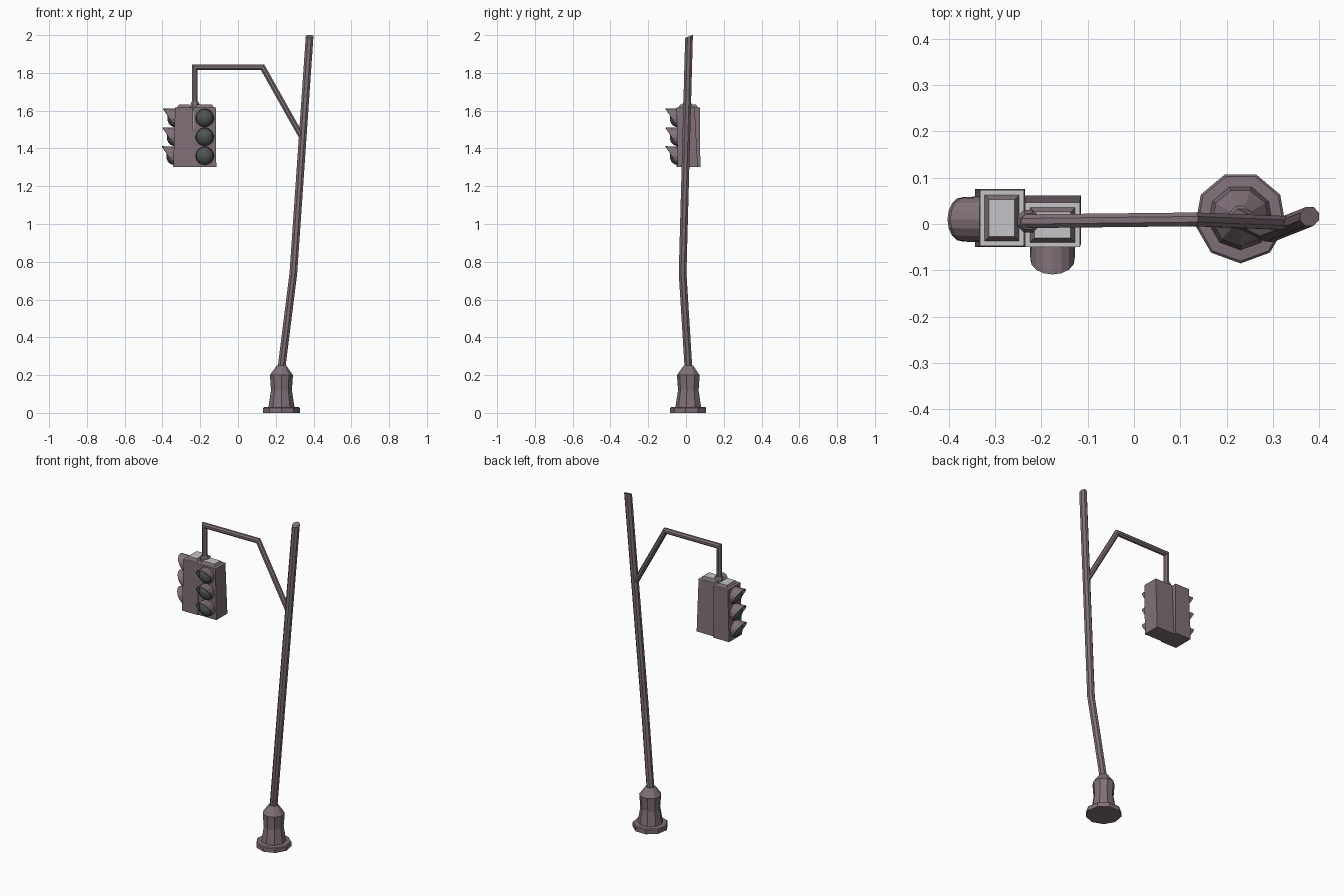
import bpy, bmesh, math
from mathutils import Vector, Matrix

if "Cube" in bpy.data.objects:
    bpy.data.objects.remove(bpy.data.objects["Cube"])


def material(name, rgb):
    m = bpy.data.materials.new(name)
    m.diffuse_color = (*rgb, 1)
    m.use_nodes = True
    m.node_tree.nodes["Principled BSDF"].inputs["Base Color"].default_value = m.diffuse_color
    return m


METAL = material("mauve_metal", (0.215, 0.162, 0.185))
PALE = material("pale_grey_top", (0.56, 0.56, 0.57))
LENS = material("dark_lens", (0.075, 0.09, 0.085))


def finish(bm, name, mats, smooth=False):
    bmesh.ops.recalc_face_normals(bm, faces=bm.faces)
    for f in bm.faces:
        f.smooth = smooth
    me = bpy.data.meshes.new(name)
    bm.to_mesh(me)
    bm.free()
    for m in mats:
        me.materials.append(m)
    ob = bpy.data.objects.new(name, me)
    bpy.context.collection.objects.link(ob)
    return ob


def skin(bm, rings, caps=True):
    n = len(rings[0])
    vs = [[bm.verts.new(p) for p in r] for r in rings]
    for a, b in zip(vs, vs[1:]):
        for i in range(n):
            j = (i + 1) % n
            bm.faces.new((a[i], a[j], b[j], b[i]))
    if caps:
        bm.faces.new(vs[0][::-1])
        bm.faces.new(vs[-1])


def tube(name, path, r, sides=8, end_normal=None):
    """Sweep a polygon along a path with mitred corners."""
    pts = [Vector(p) for p in path]
    dirs = [(b - a).normalized() for a, b in zip(pts, pts[1:])]
    u = dirs[0].cross(Vector((0, 1, 0))).normalized()
    w = dirs[0].cross(u)
    ang = [math.tau * (i + 0.5) / sides for i in range(sides)]
    rings = [[pts[0] + r * (u * math.cos(a) + w * math.sin(a)) for a in ang]]
    for k, d in enumerate(dirs):
        if k + 1 < len(dirs):
            n = d + dirs[k + 1]
        else:
            n = Vector(end_normal) if end_normal else d
        rings.append([p + d * ((pts[k + 1] - p).dot(n) / d.dot(n)) for p in rings[-1]])
    bm = bmesh.new()
    skin(bm, rings)
    return finish(bm, name, [METAL])


def lathe(name, cx, cy, profile, sides, start):
    bm = bmesh.new()
    ang = [start + math.tau * i / sides for i in range(sides)]
    skin(bm, [[(cx + r * math.cos(a), cy + r * math.sin(a), z) for a in ang]
              for r, z in profile])
    return finish(bm, name, [METAL])


# Nine-sided base, bent pole, arm and hanger collar
lathe("base", 0.23, 0.014,
      [(0.099, 0), (0.099, 0.025), (0.094, 0.03), (0.07, 0.032), (0.056, 0.12),
       (0.062, 0.2), (0.026, 0.25)], 9, -math.pi / 2)
tube("pole", [(0.228, 0.014, 0.22), (0.293, -0.018, 0.74), (0.379, 0.016, 1.993)],
     0.022, end_normal=(0, -0.4, 1))
tube("arm", [(0.335, 0.002, 1.465), (0.13, 0.01, 1.83), (-0.228, 0.006, 1.83),
             (-0.228, 0.006, 1.6)], 0.016)
lathe("hanger_collar", -0.228, 0.006, [(0.026, 1.6), (0.026, 1.635), (0.018, 1.65)],
      8, math.pi / 8)


def rect(x0, x1, y0, y1, z, inset=0):
    x0, x1, y0, y1 = x0 + inset, x1 - inset, y0 + inset, y1 - inset
    return [(x0, y0, z), (x1, y0, z), (x1, y1, z), (x0, y1, z)]


def housing(name, bottom, top):
    """Signal box with a stepped cap; upward faces are pale."""
    bm = bmesh.new()
    skin(bm, [rect(*bottom, 1.302), rect(*top, 1.617), rect(*top, 1.617, 0.01),
              rect(*top, 1.632, 0.02)])
    ob = finish(bm, name, [METAL, PALE])
    for p in ob.data.polygons:
        if p.normal.z > 0.95:
            p.material_index = 1


housing("side_signal_box", (-0.343, -0.235, -0.05, 0.076), (-0.333, -0.238, -0.047, 0.073))
housing("front_signal_box", (-0.235, -0.115, -0.044, 0.062), (-0.235, -0.117, -0.05, 0.046))


def lamp(name, pos, turn):
    """Round lens plus slanted half-tube visor, facing -y before the turn."""
    place = Matrix.Translation(pos) @ Matrix.Rotation(turn, 4, 'Z')
    bm = bmesh.new()
    bmesh.ops.create_uvsphere(bm, u_segments=16, v_segments=10, radius=0.047,
                              matrix=place @ Matrix.Diagonal((1, 0.85, 1, 1)))
    finish(bm, name + "_lens", [LENS], True)

    bm = bmesh.new()
    sections = []
    for i in range(13):
        a = math.radians(-50 + 280 * i / 12)
        s = (1 + math.sin(a)) / 2
        c = Vector((math.cos(a), 0, math.sin(a)))
        y = Vector((0, -0.063 * s, 0))
        lift = Vector((0, 0, 0.004 * s))
        back = Vector((0, 0.012, 0))
        sections.append([place @ p for p in (c * 0.05 + back, c * 0.048 + y + lift,
                                             c * 0.045 + y + lift, c * 0.047 + back)])
    skin(bm, sections)
    finish(bm, name + "_visor", [METAL])


for i, z in enumerate((1.56, 1.46, 1.36)):
    lamp(f"front_lamp_{i + 1}", (-0.176, -0.046, z), 0)
    lamp(f"side_lamp_{i + 1}", (-0.334 - 0.003 * i, 0.01, z), -math.pi / 2)
